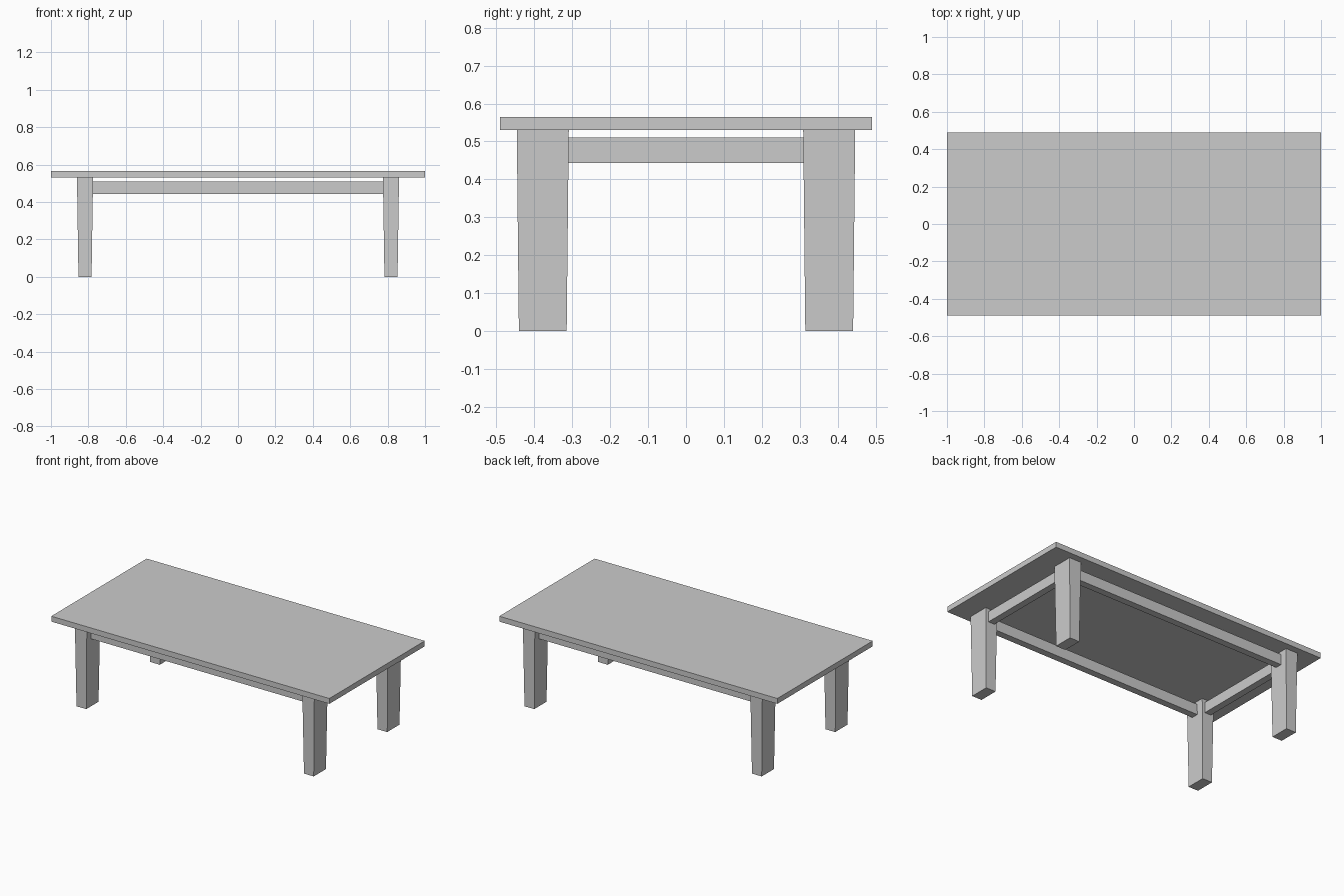
import bpy, bmesh

if "Cube" in bpy.data.objects:
    bpy.data.objects.remove(bpy.data.objects["Cube"])

LEG_X, LEG_Y = 0.818, 0.3775      # leg centres
TOP_HX, TOP_HY = 0.043, 0.0685    # leg half size at the top
FOOT_HX, FOOT_HY = 0.035, 0.063   # leg half size at the floor
TOP_Z0, TOP_Z1 = 0.53, 0.565
RAIL_Z0, RAIL_Z1 = 0.443, 0.511
RAIL_HALF = 0.0225


def tapered_block(name, cx, cy, z0, z1, top, bottom=None):
    """Box with separate half sizes for its top and bottom ends."""
    bottom = bottom or top
    bm = bmesh.new()
    bmesh.ops.create_cube(bm, size=2)
    for v in bm.verts:
        hx, hy = top if v.co.z > 0 else bottom
        v.co = (cx + v.co.x * hx, cy + v.co.y * hy, z1 if v.co.z > 0 else z0)
    mesh = bpy.data.meshes.new(name)
    bm.to_mesh(mesh)
    bm.free()
    obj = bpy.data.objects.new(name, mesh)
    bpy.context.collection.objects.link(obj)
    return obj


# Table top
tapered_block("table_top", 0, 0, TOP_Z0, TOP_Z1, (1.0, 0.49))

# Four tapered legs
for sx, side in ((-1, "left"), (1, "right")):
    for sy, end in ((-1, "front"), (1, "back")):
        tapered_block(f"{end}_{side}_leg", sx * LEG_X, sy * LEG_Y, 0, TOP_Z0,
                      (TOP_HX, TOP_HY), (FOOT_HX, FOOT_HY))

# Long rails between the legs
for sy, end in ((-1, "front"), (1, "back")):
    tapered_block(f"{end}_rail", 0, sy * LEG_Y, RAIL_Z0, RAIL_Z1,
                  (LEG_X - TOP_HX + 0.003, RAIL_HALF))

# Short rails between the legs
for sx, side in ((-1, "left"), (1, "right")):
    tapered_block(f"{side}_rail", sx * LEG_X, 0, RAIL_Z0, RAIL_Z1,
                  (RAIL_HALF, LEG_Y - TOP_HY + 0.003))
